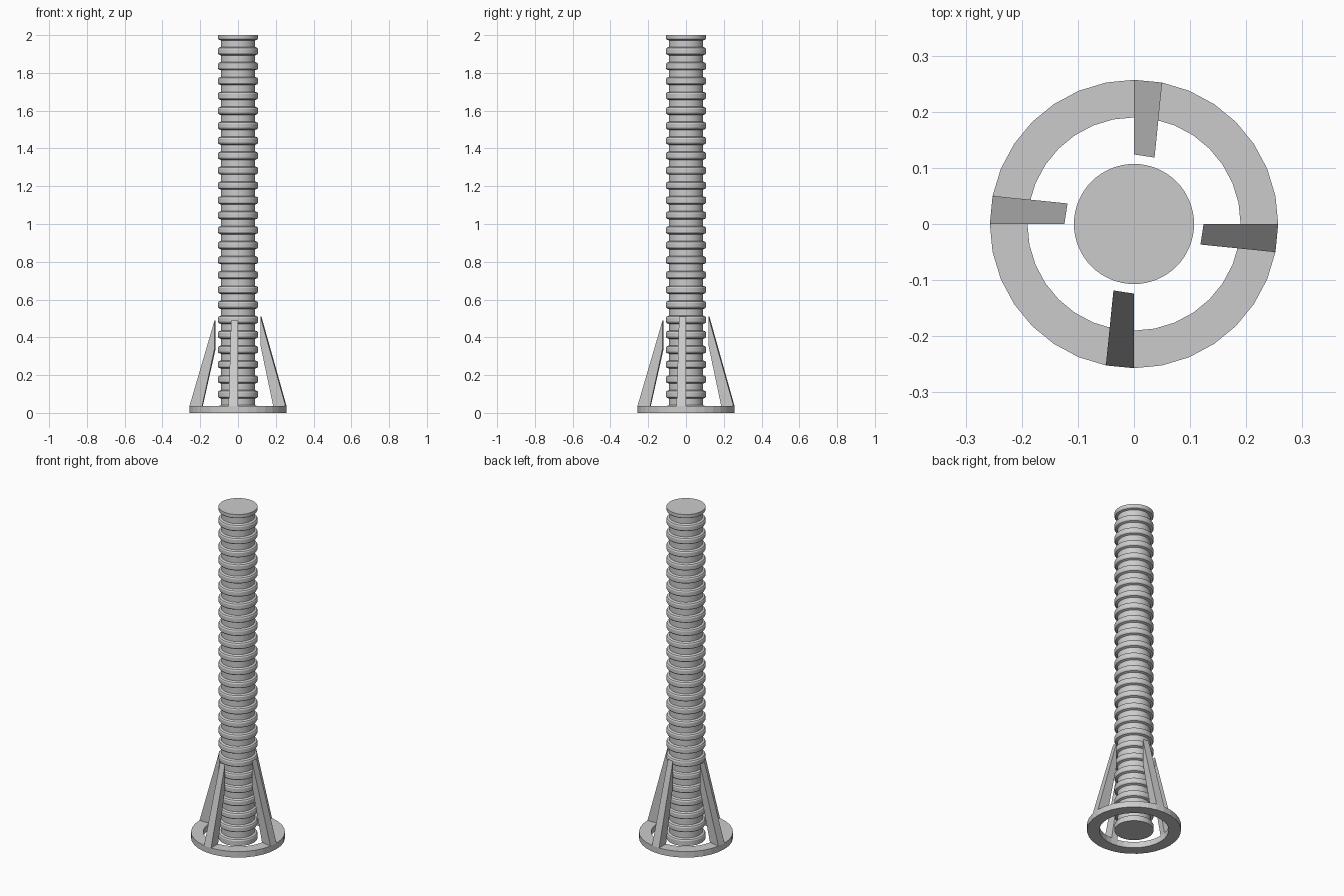
import bpy, bmesh, math

old = bpy.data.objects.get("Cube")
if old:
    bpy.data.objects.remove(old, do_unlink=True)

GREY = (0.6, 0.6, 0.6, 1)
grey = bpy.data.materials.new("plain grey")
grey.use_nodes = True
grey.diffuse_color = GREY
grey.node_tree.nodes["Principled BSDF"].inputs["Base Color"].default_value = GREY


def add_object(name, bm, smooth=False):
    bmesh.ops.recalc_face_normals(bm, faces=bm.faces)
    mesh = bpy.data.meshes.new(name)
    bm.to_mesh(mesh)
    bm.free()
    mesh.materials.append(grey)
    obj = bpy.data.objects.new(name, mesh)
    bpy.context.collection.objects.link(obj)
    if smooth:
        bpy.ops.object.select_all(action='DESELECT')
        obj.select_set(True)
        bpy.context.view_layer.objects.active = obj
        bpy.ops.object.shade_smooth_by_angle(angle=math.radians(25))
    return obj


def lathe(name, profile, sides, closed=False, smooth=False):
    """Revolve (radius, height) points about z; open profiles get end caps."""
    bm = bmesh.new()
    loops = []
    for r, z in profile:
        loops.append([bm.verts.new((r * math.cos(a), r * math.sin(a), z))
                      for a in (math.tau * i / sides for i in range(sides))])
    pairs = list(zip(loops, loops[1:]))
    if closed:
        pairs.append((loops[-1], loops[0]))
    else:
        bm.faces.new(loops[0])
        bm.faces.new(loops[-1])
    for low, high in pairs:
        for i in range(sides):
            j = (i + 1) % sides
            bm.faces.new((low[i], low[j], high[j], high[i]))
    return add_object(name, bm, smooth)


# Ribbed column: a chamfered rib repeated up the shaft, the last one cut flat
RIB, CORE, PITCH = 0.107, 0.091, 0.079
profile = [(RIB, 0.0)]
for k in range(25):
    z = 0.019 + k * PITCH
    if k:
        profile += [(CORE, z - 0.022), (RIB - 0.004, z - 0.017), (RIB, z - 0.01)]
    profile += [(RIB, z + 0.01), (RIB - 0.004, z + 0.017), (CORE, z + 0.022)]
profile += [(CORE, 1.972), (RIB - 0.004, 1.976), (RIB, 1.982), (RIB, 2.0)]
lathe("ribbed_column", profile, 64, smooth=True)

# Flat base ring
OUTER, INNER, TOP = 0.257, 0.19, 0.036
lathe("base_ring", [(INNER, 0), (OUTER, 0), (OUTER, TOP), (INNER, TOP)], 32, closed=True)

# Four leaning braces, each rising from one segment of the ring
STEP = math.tau / 32
for n, side in enumerate(("left", "back", "right", "front")):
    bm = bmesh.new()
    turn = n * math.pi / 2
    tip = 0.51 if n < 2 else 0.49
    ends = []
    for edge in (0, 1):
        a = -STEP if (edge == 1) else 0
        a_top = -0.30 if edge else 0
        corners = [(OUTER, TOP, a), (0.124, tip, a_top),
                   (0.124, tip - 0.15, a_top), (INNER, TOP, a)]
        ends.append([bm.verts.new((r * math.cos(t + turn), r * math.sin(t + turn), z))
                     for r, z, t in corners])
    for loop in ends:
        bm.faces.new(loop)
    for i in range(4):
        j = (i + 1) % 4
        bm.faces.new((ends[0][i], ends[0][j], ends[1][j], ends[1][i]))
    add_object(side + "_brace", bm)
